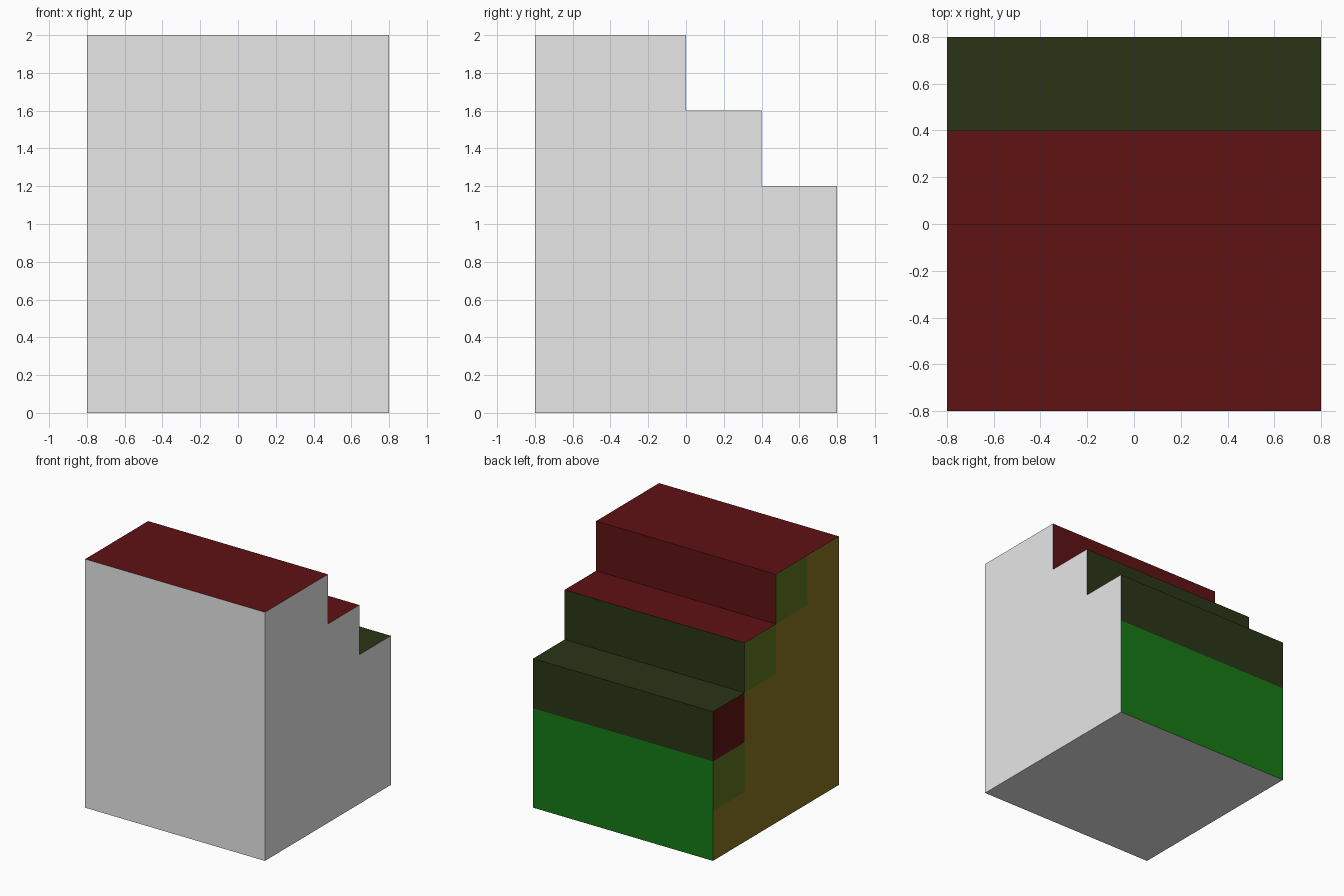
import bpy, bmesh

if "Cube" in bpy.data.objects:
    bpy.data.objects.remove(bpy.data.objects["Cube"])

U = 0.4                      # block size
HEIGHTS = [5, 5, 4, 3]       # blocks per column, front to back


def material(name, rgb):
    m = bpy.data.materials.new(name)
    m.diffuse_color = (*rgb, 1.0)
    m.use_nodes = True
    m.node_tree.nodes["Principled BSDF"].inputs["Base Color"].default_value = m.diffuse_color
    return m


GREY, RED, MOSS, GREEN, OCHRE, OLIVE = range(6)
mats = [
    material("light grey", (0.8, 0.8, 0.8)),
    material("dark red", (0.117, 0.006, 0.007)),
    material("dark moss", (0.023, 0.035, 0.008)),
    material("green", (0.008, 0.196, 0.008)),
    material("ochre", (0.24, 0.172, 0.015)),
    material("olive", (0.108, 0.172, 0.015)),
]

# Stepped side profile made of square cells, extruded across the width
bm = bmesh.new()
for col, rows in enumerate(HEIGHTS):
    for row in range(rows):
        y, z = -0.8 + col * U, row * U
        bm.faces.new([bm.verts.new((-0.8, y + a * U, z + b * U))
                      for a, b in ((0, 0), (1, 0), (1, 1), (0, 1))])
bmesh.ops.remove_doubles(bm, verts=bm.verts[:], dist=0.001)
ext = bmesh.ops.extrude_face_region(bm, geom=bm.faces[:], use_keep_orig=True)
new_verts = [g for g in ext["geom"] if isinstance(g, bmesh.types.BMVert)]
bmesh.ops.translate(bm, verts=new_verts, vec=(1.6, 0, 0))
bmesh.ops.recalc_face_normals(bm, faces=bm.faces[:])

# Single cells on the left side with their own colour: (column, row)
left_cells = {(3, 2): RED, (3, 1): OLIVE, (2, 3): OLIVE, (1, 4): OLIVE}

# Colour by direction and height
for f in bm.faces:
    n, c = f.normal, f.calc_center_median()
    cell = (int((c.y + 0.8) / U), int(c.z / U))
    if n.x < -0.5:
        f.material_index = left_cells.get(cell, OCHRE)
    elif n.z > 0.5:
        f.material_index = MOSS if c.z < 1.4 else RED
    elif n.y > 0.5:
        f.material_index = RED if c.z > 1.6 else MOSS if c.z > 0.8 else GREEN
    else:
        f.material_index = GREY

mesh = bpy.data.meshes.new("stepped_block")
bm.to_mesh(mesh)
bm.free()
for m in mats:
    mesh.materials.append(m)
bpy.context.collection.objects.link(bpy.data.objects.new("stepped_block", mesh))
